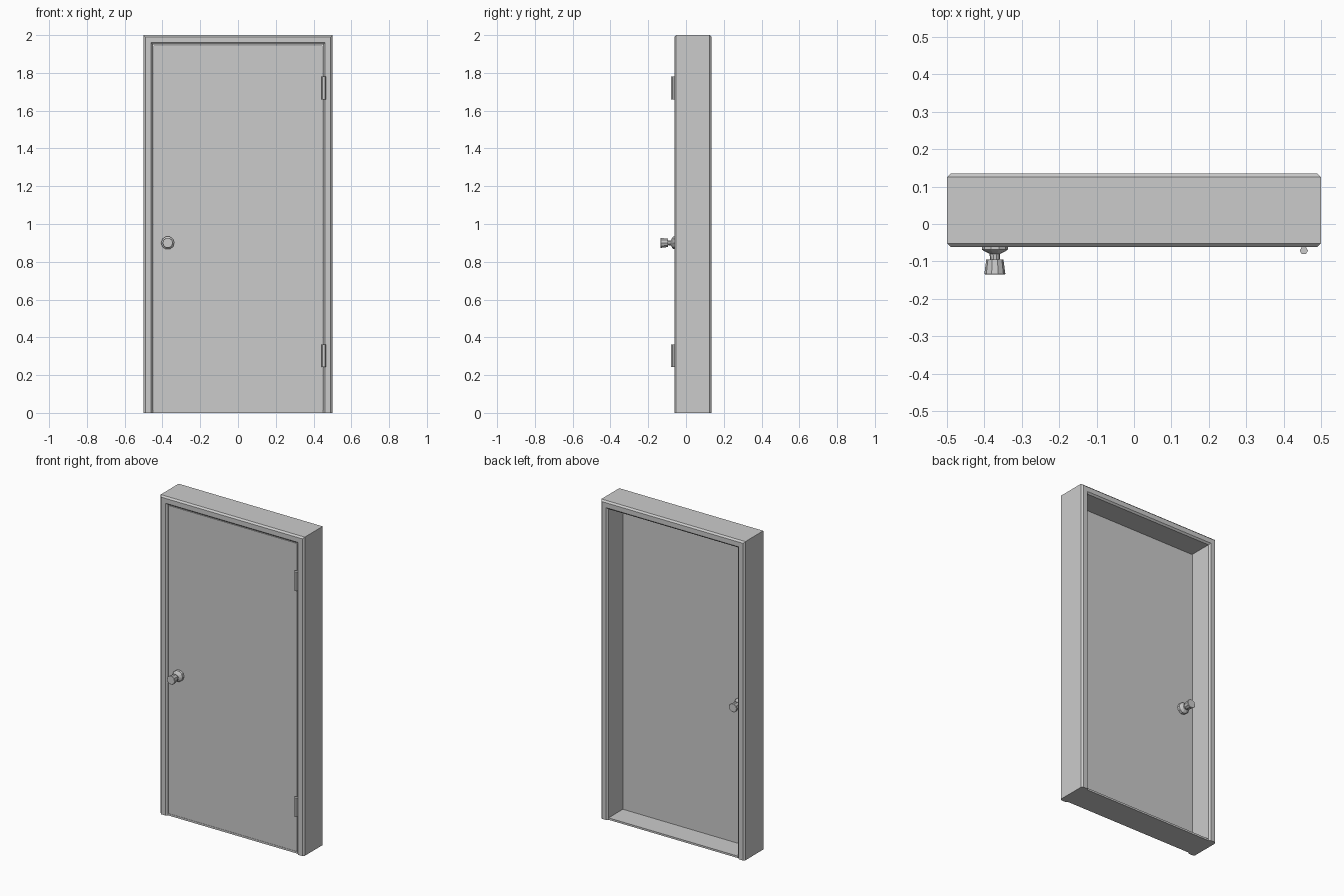
import bpy, bmesh, math

if "Cube" in bpy.data.objects:
    bpy.data.objects.remove(bpy.data.objects["Cube"])


def make_object(name, bm):
    bmesh.ops.recalc_face_normals(bm, faces=bm.faces)
    mesh = bpy.data.meshes.new(name)
    bm.to_mesh(mesh)
    bm.free()
    obj = bpy.data.objects.new(name, mesh)
    bpy.context.collection.objects.link(obj)
    return obj


def skin(name, rings):
    """Bridge a series of closed rings and cap both ends."""
    bm = bmesh.new()
    loops = [[bm.verts.new(p) for p in ring] for ring in rings]
    n = len(loops[0])
    for a, b in zip(loops, loops[1:]):
        for i in range(n):
            j = (i + 1) % n
            bm.faces.new((a[i], a[j], b[j], b[i]))
    bm.faces.new(loops[0])
    bm.faces.new(loops[-1])
    return make_object(name, bm)


def box(name, x0, x1, y0, y1, z0, z1):
    return skin(name, [[(x0, y0, z), (x1, y0, z), (x1, y1, z), (x0, y1, z)]
                       for z in (z0, z1)])


# Frame: chamfered profile (inset, y) swept around the opening with mitred corners
W, C, Y0, Y1 = 0.05, 0.01, -0.062, 0.135
profile = [(C, Y0), (W - C, Y0), (W, Y0 + C), (W, Y1 - C),
           (W - C, Y1), (C, Y1), (0, Y1 - C), (0, Y0 + C)]
skin("door_frame", [
    [(-0.5 + u, y, 0) for u, y in profile],
    [(-0.5 + u, y, 2 - u) for u, y in profile],
    [(0.5 - u, y, 2 - u) for u, y in profile],
    [(0.5 - u, y, 0) for u, y in profile]])

# Sill between the jambs
box("sill", -0.45, 0.45, Y0 + C, Y1 - C, 0, 0.012)

# Door leaf, set near the front with a hairline gap
D0, D1 = -0.052, -0.015
box("door_leaf", -0.447, 0.447, D0, D1, 0.013, 1.946)

# Knobs with rose and neck on both faces: (radius, distance from door face)
knob = [(0.035, 0), (0.035, 0.016), (0.028, 0.021), (0.014, 0.028), (0.013, 0.043),
        (0.023, 0.043), (0.028, 0.081), (0.026, 0.083)]
SIDES = 10
for name, face, direction in (("front_knob", D0, -1), ("back_knob", D1, 1)):
    skin(name, [[(-0.372 + r * math.cos(2 * math.pi * i / SIDES),
                  face + direction * d,
                  0.9 + r * math.sin(2 * math.pi * i / SIDES))
                 for i in range(SIDES)] for r, d in knob])

# Hinge barrels
for name, z0 in (("lower_hinge", 0.242), ("upper_hinge", 1.66)):
    skin(name, [[(0.454 + 0.011 * math.cos(math.pi * i / 3),
                  -0.071 + 0.011 * math.sin(math.pi * i / 3), z)
                 for i in range(6)] for z in (z0, z0 + 0.121)])
